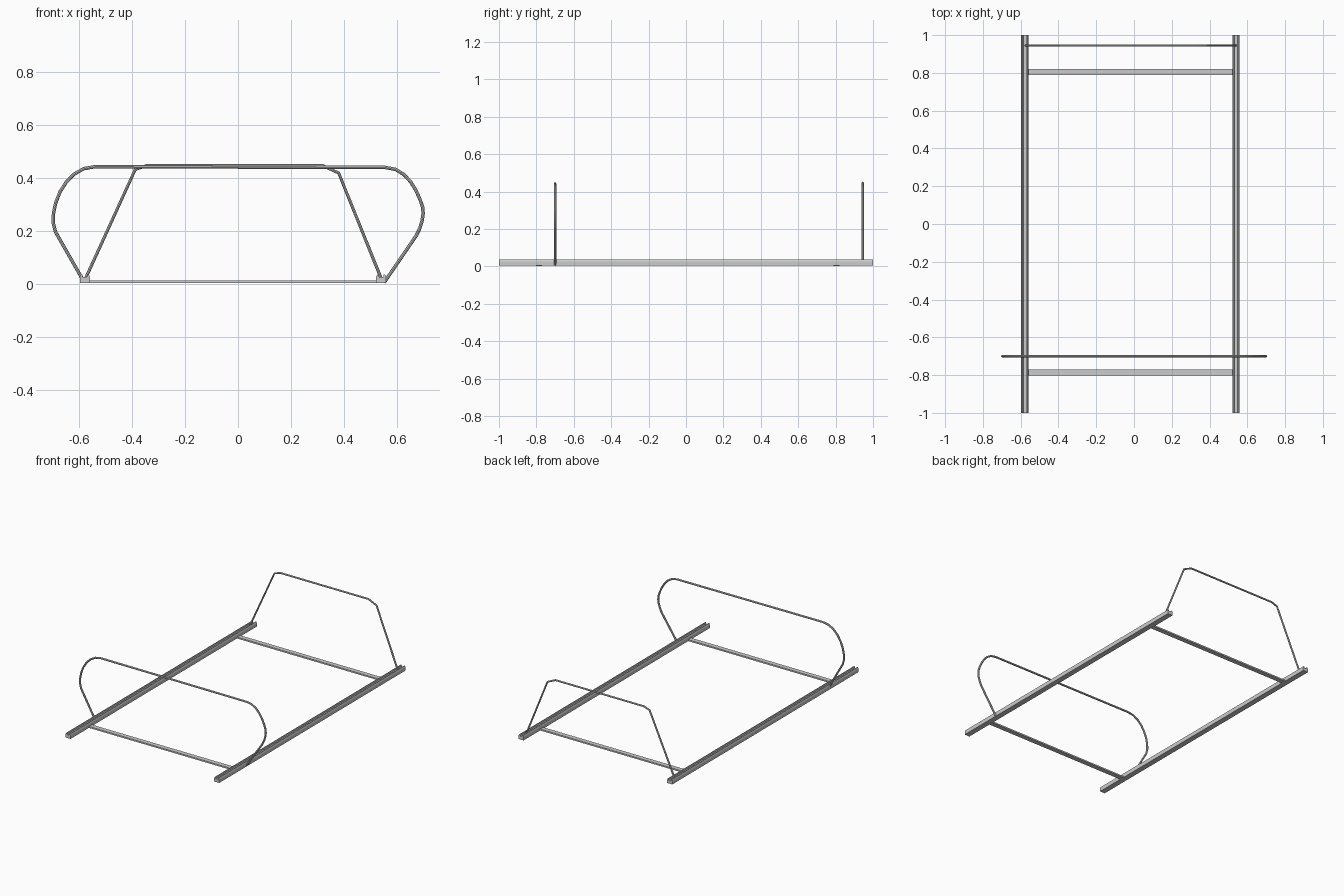
import bpy, bmesh
from mathutils import Vector

if "Cube" in bpy.data.objects:
    bpy.data.objects.remove(bpy.data.objects["Cube"])


def extrude_profile(name, pts, y0, y1):
    """Extrude a closed x-z profile along y."""
    bm = bmesh.new()
    face = bm.faces.new([bm.verts.new((x, y0, z)) for x, z in pts])
    ext = bmesh.ops.extrude_face_region(bm, geom=[face])
    verts = [v for v in ext["geom"] if isinstance(v, bmesh.types.BMVert)]
    bmesh.ops.translate(bm, verts=verts, vec=(0, y1 - y0, 0))
    bmesh.ops.recalc_face_normals(bm, faces=bm.faces)
    mesh = bpy.data.meshes.new(name)
    bm.to_mesh(mesh)
    bm.free()
    obj = bpy.data.objects.new(name, mesh)
    bpy.context.collection.objects.link(obj)
    return obj


def tube(name, pts, y, radius):
    """Round tube along an x-z path, converted to a mesh."""
    cu = bpy.data.curves.new(name, 'CURVE')
    cu.dimensions = '3D'
    cu.bevel_depth = radius
    cu.bevel_resolution = 2
    cu.use_fill_caps = True
    sp = cu.splines.new('POLY')
    sp.points.add(len(pts) - 1)
    for p, (x, z) in zip(sp.points, pts):
        p.co = (x, y, z, 1)
    obj = bpy.data.objects.new(name, cu)
    bpy.context.collection.objects.link(obj)
    bpy.ops.object.select_all(action='DESELECT')
    obj.select_set(True)
    bpy.context.view_layer.objects.active = obj
    bpy.ops.object.convert(target='MESH')
    bpy.ops.object.shade_smooth_by_angle()


def arc(p0, c0, c1, p1, n=8):
    """Sample a cubic Bezier bend."""
    p0, c0, c1, p1 = map(Vector, (p0, c0, c1, p1))
    out = []
    for i in range(n + 1):
        t = i / n
        s = 1 - t
        out.append(tuple(s**3 * p0 + 3*s*s*t * c0 + 3*s*t*t * c1 + t**3 * p1))
    return out


# Side rails: channel section with a slot along the top
half = [(0.019, 0.004), (0.019, 0.026), (0.015, 0.036), (0.010, 0.036), (0.008, 0.026)]
section = half + [(-x, z) for x, z in reversed(half)]
for side, cx in (("left", -0.578), ("right", 0.540)):
    extrude_profile(side + "_rail", [(cx + x, z) for x, z in section], -1, 1)

# Flat cross bars between the rails
for end, y in (("front", -0.785), ("back", 0.805)):
    extrude_profile(end + "_cross_bar",
                    [(-0.565, 0.003), (0.527, 0.003), (0.527, 0.013), (-0.565, 0.013)],
                    y - 0.016, y + 0.016)

# Front hoop: wide with rounded shoulders
left_bend = arc((-0.689, 0.197), (-0.722, 0.27), (-0.660, 0.443), (-0.540, 0.443))
right_bend = arc((0.556, 0.440), (0.640, 0.440), (0.680, 0.345), (0.697, 0.290), 6)
right_lower = arc((0.697, 0.290), (0.704, 0.262), (0.692, 0.215), (0.673, 0.183), 4)
tube("front_hoop", [(-0.580, 0.006)] + left_bend + right_bend + right_lower[1:]
     + [(0.552, 0.006)], -0.70, 0.0065)

# Back hoop: narrow with clipped corners
tube("back_hoop", [(-0.575, 0.022), (-0.388, 0.432), (-0.345, 0.447), (0.320, 0.447),
                   (0.380, 0.419), (0.540, 0.022)], 0.945, 0.006)
